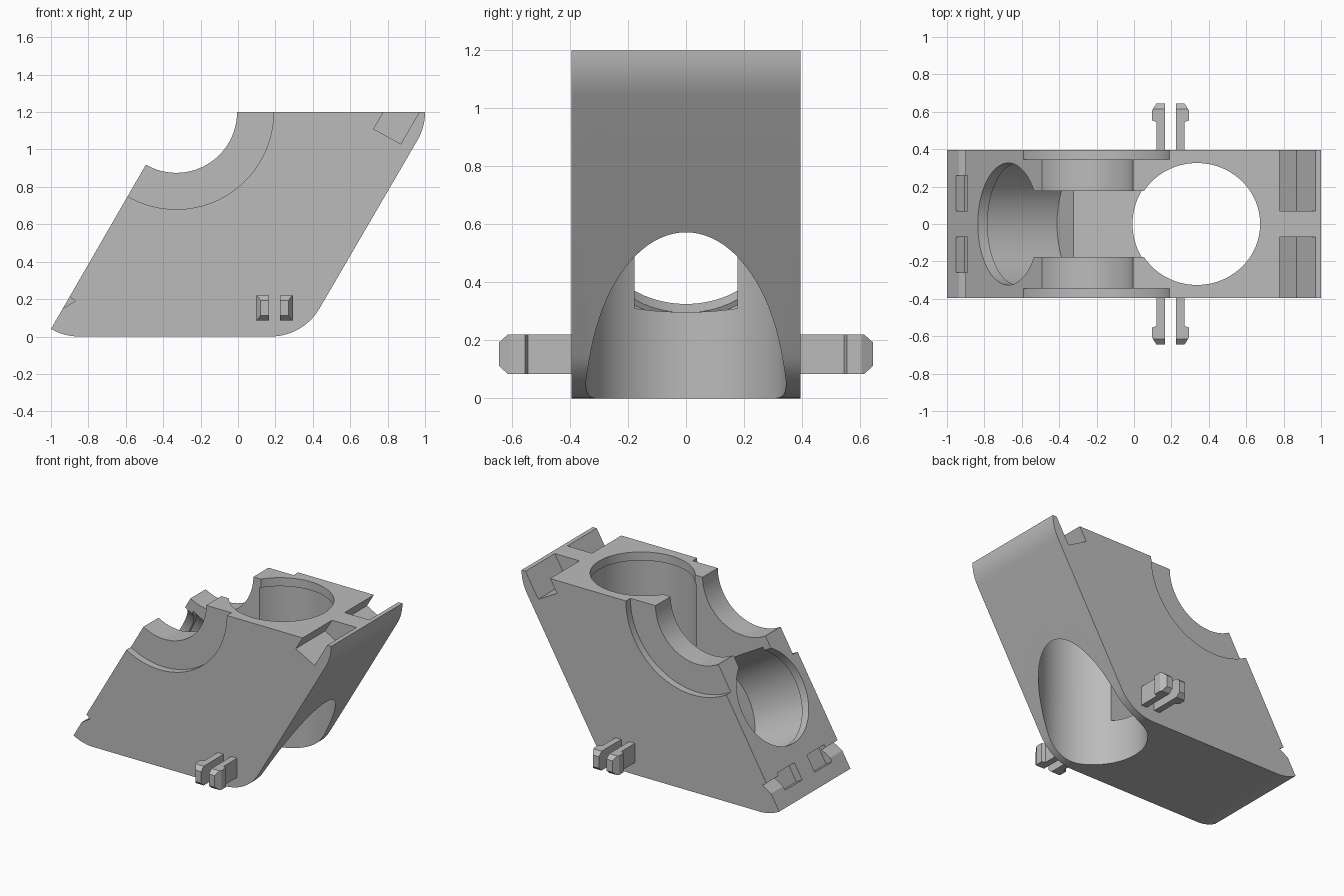
import bpy
import bmesh
from math import sin, cos, radians
from mathutils import Matrix, Vector

if "Cube" in bpy.data.objects:
    bpy.data.objects.remove(bpy.data.objects["Cube"])

grey = bpy.data.materials.new("matte grey")
grey.use_nodes = True
COLOUR = (0.5, 0.5, 0.5, 1)
grey.diffuse_color = COLOUR
grey.node_tree.nodes["Principled BSDF"].inputs["Base Color"].default_value = COLOUR

HALF = 0.395                    # half the body thickness
CORNER = Vector((-0.33, 0, 1.2))  # centre of the saddle


def make_object(name, bm):
    bmesh.ops.recalc_face_normals(bm, faces=bm.faces[:])
    mesh = bpy.data.meshes.new(name)
    bm.to_mesh(mesh)
    bm.free()
    mesh.materials.append(grey)
    obj = bpy.data.objects.new(name, mesh)
    bpy.context.collection.objects.link(obj)
    return obj


def extrude(points, offset):
    bm = bmesh.new()
    face = bm.faces.new([bm.verts.new(p) for p in points])
    result = bmesh.ops.extrude_face_region(bm, geom=[face])
    moved = [v for v in result["geom"] if isinstance(v, bmesh.types.BMVert)]
    bmesh.ops.translate(bm, verts=moved, vec=offset)
    return bm


def side_prism(name, outline, y0, y1):
    return make_object(name, extrude([(x, y0, z) for x, z in outline], (0, y1 - y0, 0)))


def rod(name, centre, axis, start, end, radius, stretch=1):
    """Cylinder running from start to end along an axis through centre."""
    axis = Vector(axis).normalized()
    side = Vector((0, 1, 0)).cross(axis)
    if side.length < 0.1:
        side = Vector((1, 0, 0))
    turn = Matrix((side, axis.cross(side), axis)).transposed().to_4x4()
    place = Matrix.Translation(Vector(centre) + axis * (start + end) / 2)
    bm = bmesh.new()
    bmesh.ops.create_cone(bm, cap_ends=True, segments=96, radius1=radius,
                          radius2=radius, depth=end - start,
                          matrix=place @ turn @ Matrix.Diagonal((stretch, 1, 1, 1)))
    return make_object(name, bm)


def arc(cx, cz, radius, a0, a1, steps=12):
    angles = [radians(a0 + (a1 - a0) * i / steps) for i in range(steps + 1)]
    return [(cx + radius * cos(a), cz + radius * sin(a)) for a in angles]


def smooth(obj):
    bpy.ops.object.select_all(action="DESELECT")
    obj.select_set(True)
    bpy.context.view_layer.objects.active = obj
    bpy.ops.object.shade_smooth_by_angle(angle=radians(25))


def cut(target, cutter):
    cutter.hide_render = True
    mod = target.modifiers.new("cut", "BOOLEAN")
    mod.operation = "DIFFERENCE"
    mod.solver = "EXACT"
    mod.object = cutter
    bpy.context.view_layer.objects.active = target
    bpy.ops.object.modifier_apply(modifier=mod.name)
    bpy.data.objects.remove(cutter)


# Slanted body with rounded lower edges
outline = ([(CORNER.x, CORNER.z)] + arc(-0.85, 0.3, 0.3, -120, -90, 6)
           + arc(0.176, 0.3, 0.3, -90, -30) + arc(0.7, 1.2, 0.3, -30, 0, 6))
body = side_prism("slanted_body", outline, -HALF, HALF)

# Saddle across the upper corner, with a wider shallow recess on each side
cut(body, rod("saddle_cutter", CORNER, (0, 1, 0), -1, 1, 0.325))
for s in (-1, 1):
    cut(body, rod("recess_cutter", CORNER, (0, s, 0), 0.345, 0.6, 0.52))

# Upright through bore with a narrower lip at the top
top = (0.337, 0, 1.2)
cut(body, rod("upright_bore", top, (0, 0, -1), 0.06, 1.5, 0.345))
cut(body, rod("upright_mouth", top, (0, 0, -1), -0.1, 0.1, 0.326, 1.035))

# Blind bore square to the slanted end, with the same lip
end = (-0.672, 0, 0.608)
inward = (cos(radians(30)), 0, -sin(radians(30)))
cut(body, rod("slanted_bore", end, inward, 0.06, 0.5, 0.345))
cut(body, rod("slanted_mouth", end, inward, -0.2, 0.1, 0.326))

# Central slot joining the saddle and both bores
slot = [(-0.335, 0.21), (0.12, 0.332), (0.12, 1.4), (-0.95, 1.4), (-0.9, 0.87)]
cut(body, side_prism("slot_cutter", slot, -0.177, 0.177))

# Notches at the far ends, with a deeper pocket near the middle
top_notch = [(0.838, 1.3), (0.725, 1.11), (0.87, 1.03), (1.028, 1.3)]
end_notch = [(-0.955, 0.255), (-0.87, 0.19), (-0.945, 0.145), (-1.02, 0.1)]
end_pocket = [(-0.96, 0.271), (-0.845, 0.205), (-0.905, 0.1), (-1.02, 0.166)]
for s in (-1, 1):
    cut(body, side_prism("top_notch_cutter", top_notch, s * 0.07, s * 0.5))
    cut(body, side_prism("end_notch_cutter", end_notch, s * 0.07, s * 0.5))
    cut(body, side_prism("end_pocket_cutter", end_pocket, s * 0.07, s * 0.26))
smooth(body)

# Split barbed clips on both sides
MID_X, LOW, HIGH = 0.195, 0.085, 0.22
barb = [(0.03, 0.37), (0.03, 0.645), (0.075, 0.645), (0.1, 0.605),
        (0.1, 0.555), (0.075, 0.545), (0.075, 0.37)]
for side, sy in (("front", -1), ("back", 1)):
    for hand, sx in (("right", -1), ("left", 1)):
        bm = extrude([(MID_X + sx * x, sy * y, LOW) for x, y in barb],
                     (0, 0, HIGH - LOW))
        bmesh.ops.bisect_plane(bm, geom=bm.verts[:] + bm.edges[:] + bm.faces[:],
                               plane_co=(0, sy * 0.615, 0), plane_no=(0, 1, 0))
        for v in bm.verts:
            if abs(v.co.y) > 0.64:
                v.co.z += 0.027 if v.co.z < 0.15 else -0.027
        make_object(f"{side}_{hand}_clip", bm)
